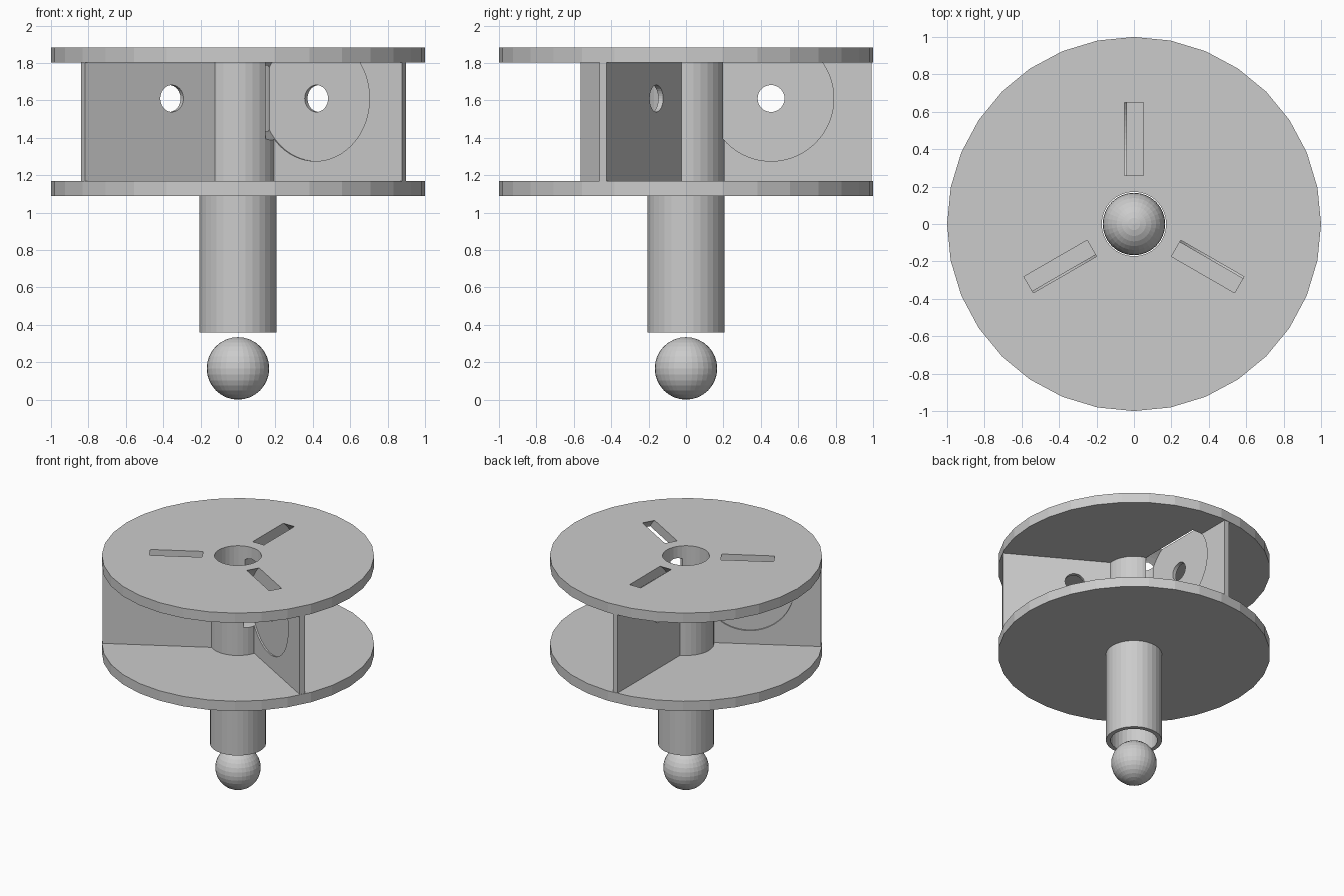
import bpy, bmesh, math
from mathutils import Matrix

if "Cube" in bpy.data.objects:
    bpy.data.objects.remove(bpy.data.objects["Cube"])

SIDES = 32
ANGLES = [math.radians(a) for a in (90, 210, 330)]

grey = bpy.data.materials.new("plain grey")
grey.diffuse_color = (0.6, 0.6, 0.6, 1)
grey.use_nodes = True
grey.node_tree.nodes["Principled BSDF"].inputs["Base Color"].default_value = grey.diffuse_color


def add_object(name, bm):
    bmesh.ops.recalc_face_normals(bm, faces=bm.faces)
    mesh = bpy.data.meshes.new(name)
    bm.to_mesh(mesh)
    bm.free()
    mesh.materials.append(grey)
    obj = bpy.data.objects.new(name, mesh)
    bpy.context.collection.objects.link(obj)
    return obj


def ring(name, inner, outer, z0, z1):
    """Closed tube made by turning a rectangle round the z axis."""
    bm = bmesh.new()
    loops = []
    for i in range(SIDES):
        a = 2 * math.pi * i / SIDES
        loops.append([bm.verts.new((r * math.cos(a), r * math.sin(a), z))
                      for r, z in ((inner, z0), (outer, z0), (outer, z1), (inner, z1))])
    for i in range(SIDES):
        p, q = loops[i], loops[(i + 1) % SIDES]
        for k in range(4):
            n = (k + 1) % 4
            bm.faces.new((p[k], q[k], q[n], p[n]))
    return add_object(name, bm)


def rib(name, angle):
    """Flat radial plate, set to one side of the radial line."""
    r0, r1, d0, d1, z0, z1 = 0.187, 0.991, 0.038, 0.08, 1.168, 1.802
    bm = bmesh.new()
    m = (Matrix.Rotation(angle, 4, 'Z')
         @ Matrix.Translation(((r0 + r1) / 2, (d0 + d1) / 2, (z0 + z1) / 2))
         @ Matrix.Diagonal((r1 - r0, d1 - d0, z1 - z0, 1)))
    bmesh.ops.create_cube(bm, size=1, matrix=m)
    return add_object(name, bm)


def cutter(name, angle, radius, depth, sides):
    """Cylinder lying along the tangent, centred on the rib hole."""
    bm = bmesh.new()
    m = (Matrix.Rotation(angle, 4, 'Z') @ Matrix.Translation((0.455, 0, 1.61))
         @ Matrix.Rotation(math.pi / 2, 4, 'X'))
    bmesh.ops.create_cone(bm, cap_ends=True, segments=sides, radius1=radius,
                          radius2=radius, depth=depth, matrix=m)
    obj = add_object(name, bm)
    obj.hide_render = True
    return obj


def cut(obj, tools):
    bpy.context.view_layer.objects.active = obj
    for tool in tools:
        mod = obj.modifiers.new("cut", 'BOOLEAN')
        mod.operation = 'DIFFERENCE'
        mod.solver = 'EXACT'
        mod.object = tool
        bpy.ops.object.modifier_apply(modifier=mod.name)


# Cutters: a round pocket and a through hole for each rib
pockets = [cutter("pocket_cutter", a, 0.335, 0.1, 64) for a in ANGLES]
drills = [cutter("hole_cutter", a, 0.072, 0.4, 32) for a in ANGLES]

# Central tube, opened where the pockets meet it
cut(ring("centre_tube", 0.172, 0.205, 0.358, 1.882), pockets)

# Lower disc, and upper disc with the three slots
ring("lower_disc", 0.205, 1.0, 1.088, 1.168)
cut(ring("upper_disc", 0.205, 1.0, 1.802, 1.882), pockets)

# Radial ribs between the discs
for i, a in enumerate(ANGLES):
    cut(rib(f"rib_{i + 1}", a), [pockets[i], drills[i]])

# Ball below the tube
bm = bmesh.new()
bmesh.ops.create_uvsphere(bm, u_segments=32, v_segments=16, radius=0.167,
                          matrix=Matrix.Translation((0, 0, 0.167)))
add_object("ball", bm)

# Remove the cutters once used
for tool in pockets + drills:
    bpy.data.objects.remove(tool)
